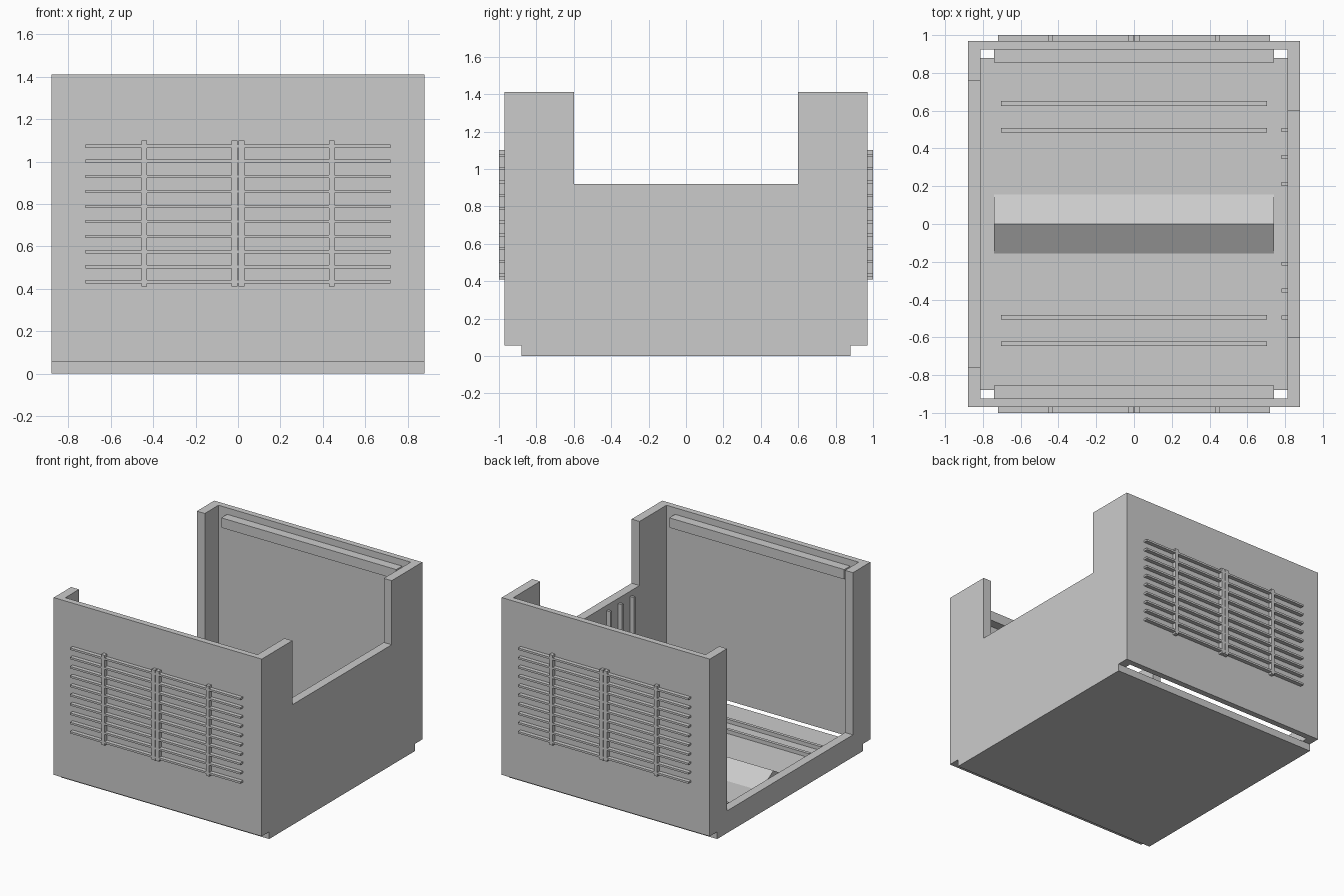
import bpy
import bmesh

cube = bpy.data.objects.get("Cube")
if cube:
    bpy.data.objects.remove(cube, do_unlink=True)

grey = bpy.data.materials.new("light_grey")
grey.use_nodes = True
grey.diffuse_color = (0.6, 0.6, 0.6, 1)
grey.node_tree.nodes["Principled BSDF"].inputs["Base Color"].default_value = (0.6, 0.6, 0.6, 1)


def prism(name, outline, x0, x1):
    """Extrude a (y, z) outline along x from x0 to x1."""
    bm = bmesh.new()
    face = bm.faces.new([bm.verts.new((x0, y, z)) for y, z in outline])
    moved = bmesh.ops.extrude_face_region(bm, geom=[face])["geom"]
    bmesh.ops.translate(bm, vec=(x1 - x0, 0, 0),
                        verts=[v for v in moved if isinstance(v, bmesh.types.BMVert)])
    bmesh.ops.recalc_face_normals(bm, faces=bm.faces)
    mesh = bpy.data.meshes.new(name)
    bm.to_mesh(mesh)
    bm.free()
    mesh.materials.append(grey)
    obj = bpy.data.objects.new(name, mesh)
    bpy.context.collection.objects.link(obj)
    return obj


def box(name, x, y, z):
    """Box from (min, max) ranges."""
    return prism(name, [(y[0], z[0]), (y[1], z[0]), (y[1], z[1]), (y[0], z[1])], *x)


def span(centre, width):
    return (centre - width / 2, centre + width / 2)


def mirrored(half):
    """Complete a half outline by reflecting it in y."""
    return half + [(-y, z) for y, z in reversed(half)]


W, D = 0.88, 0.97           # half width and half depth of the case
FOOT, FLOOR, TOP = 0.88, 0.055, 1.41
INNER_X, INNER_Y = 0.813, 0.925


def side_outline(opening, sill):
    return mirrored([(FOOT, 0), (FOOT, FLOOR), (D, FLOOR), (D, TOP),
                     (opening, TOP), (opening, sill)])


# Case: notched side walls and floor
prism("left_wall", side_outline(0.6, 0.92), INNER_X, W)
prism("right_wall", side_outline(0.76, 0.17), -W, -INNER_X)
box("floor", (-INNER_X, INNER_X), (-FOOT, FOOT), (0, FLOOR))

# End walls with inner rails and outer grilles
for s, label in ((-1, "front"), (1, "back")):
    def depth(a, b):
        return tuple(sorted((s * a, s * b)))

    box(label + "_wall", (-INNER_X, INNER_X), depth(INNER_Y, D), (FLOOR, TOP))
    box(label + "_inner_rail", (-0.74, 0.74), depth(0.855, INNER_Y), (1.285, 1.36))
    for i in range(10):
        box(label + "_grille_slat", (-0.72, 0.72), depth(D, 1.0),
            span(0.433 + i * 0.071, 0.015))
    for x in (-0.442, -0.017, 0.017, 0.442):
        box(label + "_grille_post", span(x, 0.028), depth(D, 1.0), (0.41, 1.1))

# Floor ridge and strips
prism("floor_ridge", [(-0.157, FLOOR), (0.157, FLOOR), (0, 0.15)], -0.74, 0.74)
for y in (-0.635, -0.493, 0.497, 0.638):
    box("floor_strip", (-0.705, 0.705), span(y, 0.024), (FLOOR, FLOOR + 0.03))

# Upright ribs inside the left wall
for y in (-0.495, -0.352, -0.21, 0.212, 0.355, 0.497):
    box("wall_rib", (0.78, INNER_X), span(y, 0.02), (0.1, 0.88))
